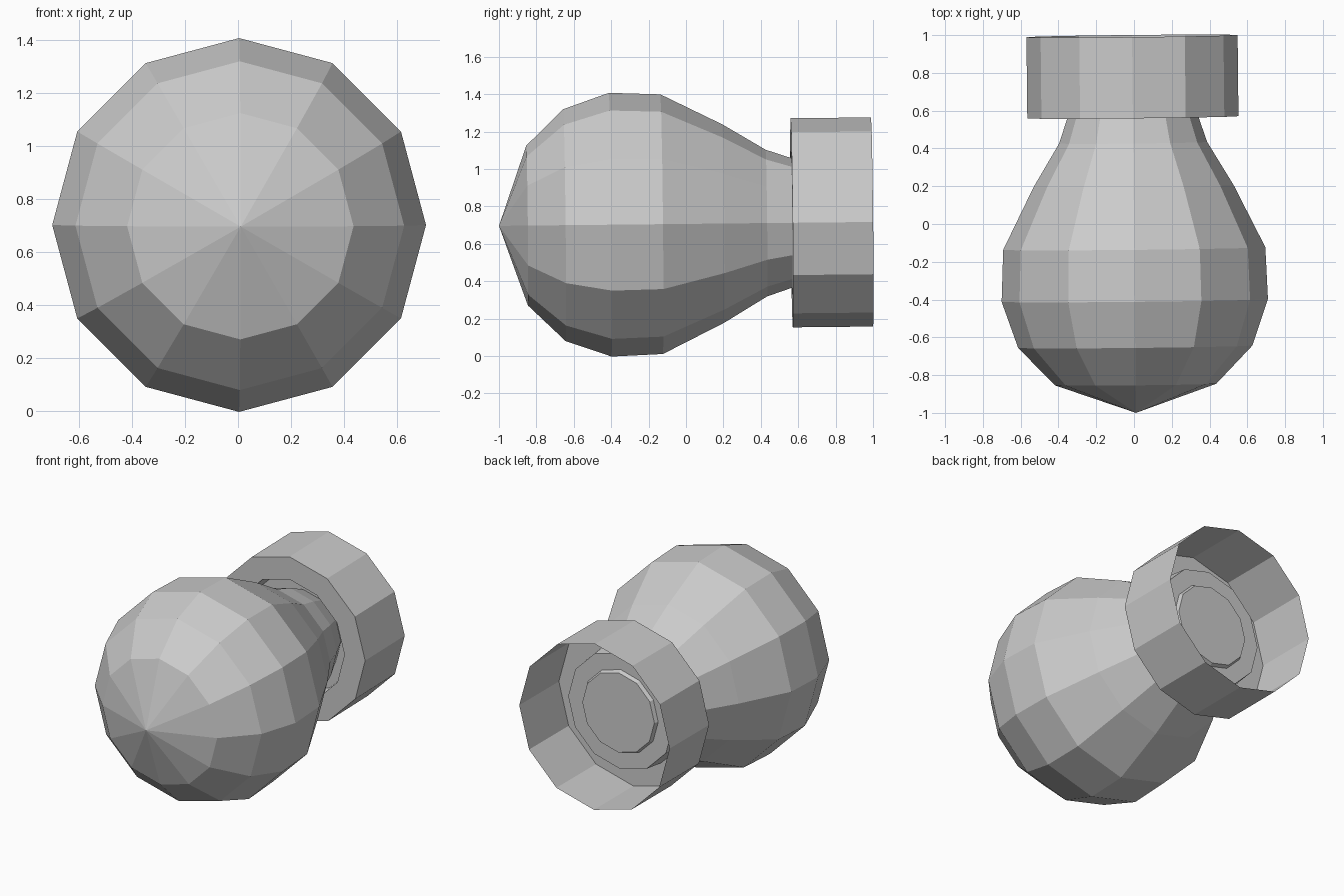
import bpy, bmesh, math
from mathutils import Matrix

if "Cube" in bpy.data.objects:
    bpy.data.objects.remove(bpy.data.objects["Cube"])

SIDES = 12
CENTRE_Z = 0.706
TILT = math.radians(0.6)


def lathe(name, profile):
    """Spin (y, radius) points about the y axis; radius 0 makes a tip."""
    bm = bmesh.new()
    rings = []
    for y, r in profile:
        count = SIDES if r > 0 else 1
        rings.append([bm.verts.new((r * math.cos(math.tau * i / SIDES), y,
                                    r * math.sin(math.tau * i / SIDES)))
                      for i in range(count)])
    for a, b in zip(rings, rings[1:]):
        for i in range(SIDES):
            j = (i + 1) % SIDES
            corners = [a[i % len(a)], a[j % len(a)], b[j % len(b)], b[i % len(b)]]
            bm.faces.new(list(dict.fromkeys(corners)))
    bmesh.ops.recalc_face_normals(bm, faces=bm.faces)
    mesh = bpy.data.meshes.new(name)
    bm.to_mesh(mesh)
    bm.free()
    obj = bpy.data.objects.new(name, mesh)
    bpy.context.collection.objects.link(obj)
    # slight lean of the whole model
    mesh.transform(Matrix.Translation((0, 0, CENTRE_Z))
                   @ Matrix.Rotation(TILT, 4, 'Z') @ Matrix.Rotation(TILT, 4, 'X'))
    return obj


# Pear-shaped body with a tapered neck ending in a flat cap
lathe("bulb_body", [(-1.0, 0), (-0.85, 0.427), (-0.65, 0.62), (-0.405, 0.705),
                    (-0.13, 0.694), (0.2, 0.53), (0.43, 0.392),
                    (0.57, 0.345), (0.735, 0.268), (0.735, 0)])

# Thin open collar: outer wall, front ring, raised inner sleeve around the neck
lathe("collar", [(0.995, 0.559), (0.565, 0.559), (0.565, 0.405),
                 (0.71, 0.39), (0.71, 0.27)])
